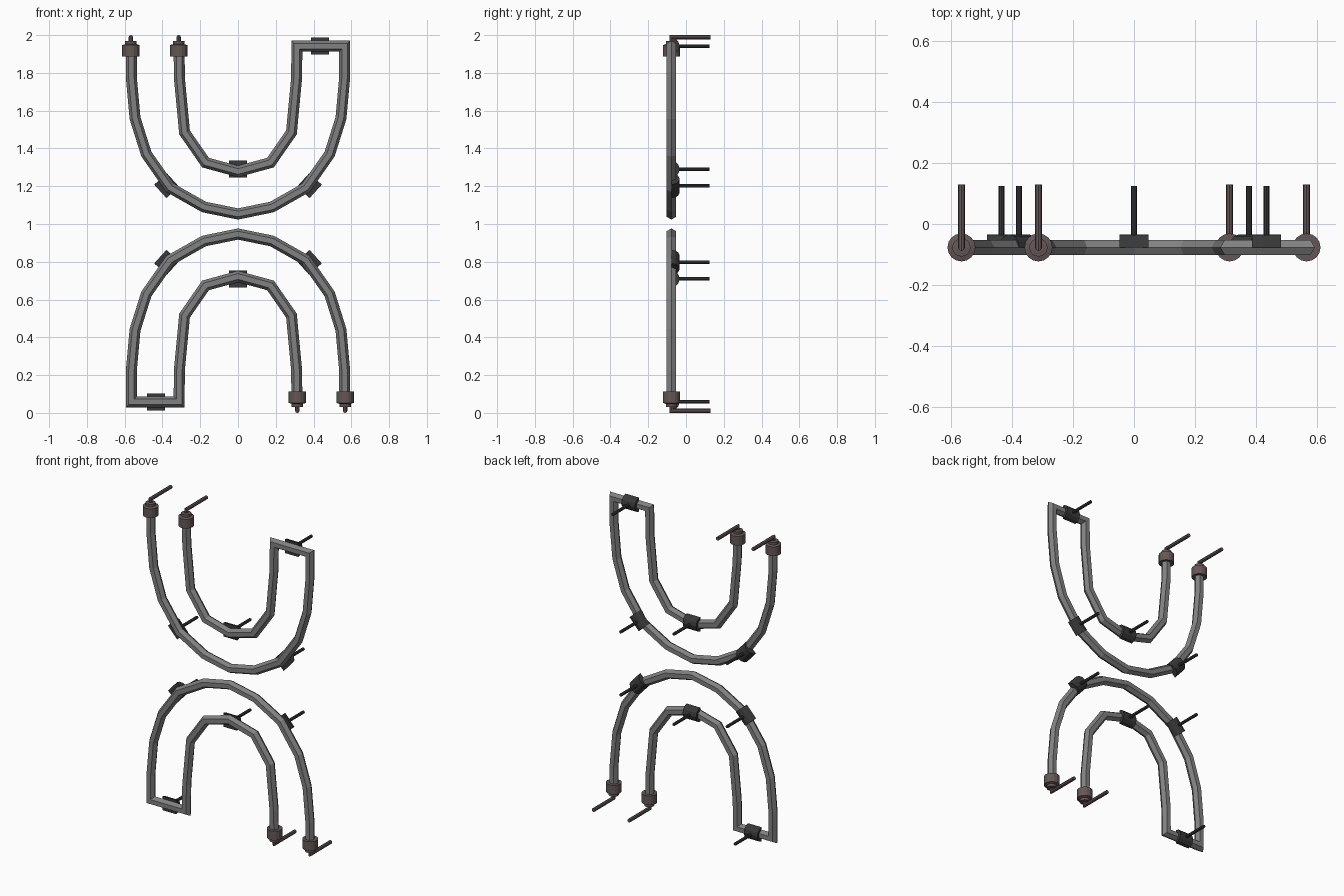
import bpy, bmesh, math
from mathutils import Vector, Matrix

if "Cube" in bpy.data.objects:
    bpy.data.objects.remove(bpy.data.objects["Cube"])

Y = -0.077  # depth of the tube centreline


def material(name, c):
    m = bpy.data.materials.new(name)
    m.diffuse_color = (*c, 1)
    m.use_nodes = True
    m.node_tree.nodes["Principled BSDF"].inputs["Base Color"].default_value = m.diffuse_color
    return m


GLASS = material("tube_grey", (0.22, 0.22, 0.22))
DARK = material("clip_black", (0.04, 0.04, 0.04))
BROWN = material("cap_brown", (0.13, 0.095, 0.095))
FLIP = Matrix.Translation((0, 0, 2)) @ Matrix.Rotation(math.pi, 4, 'Y')


def finish(bm, name, mat, smooth=False):
    bmesh.ops.recalc_face_normals(bm, faces=bm.faces)
    me = bpy.data.meshes.new(name)
    bm.to_mesh(me)
    bm.free()
    me.materials.append(mat)
    if smooth:
        me.shade_smooth()
        me.set_sharp_from_angle(angle=math.radians(35))
    # Upper part plus its half-turn copy for the lower part; the wall side stays at the back
    for pre, mtx in (("upper_", Matrix()), ("lower_", FLIP)):
        m = me.copy()
        if pre == "lower_":
            for v in m.vertices:
                p = mtx @ Vector((v.co.x, 0, v.co.z))
                v.co = (p.x, v.co.y, p.z)
        ob = bpy.data.objects.new(pre + name, m)
        bpy.context.collection.objects.link(ob)


def bridge(bm, rings):
    for a, b in zip(rings, rings[1:]):
        n = len(a)
        for i in range(n):
            bm.faces.new((a[i], a[(i + 1) % n], b[(i + 1) % n], b[i]))
    bm.faces.new(rings[0])
    bm.faces.new(rings[-1])


def sweep(bm, pts, r, sides, side_axis):
    # Mitred sweep of a planar path; side_axis is the plane normal
    pts = [Vector(p) for p in pts]
    n = Vector(side_axis)
    rings = []
    for i, p in enumerate(pts):
        a = (p - pts[i - 1]).normalized() if i else None
        b = (pts[i + 1] - p).normalized() if i < len(pts) - 1 else None
        a, b = a or b, b or a
        t = (a + b).normalized()
        u = n.cross(t) / t.dot(a)
        rings.append([bm.verts.new(p + r * (u * math.cos(k * math.tau / sides) + n * math.sin(k * math.tau / sides)))
                      for k in range(sides)])
    bridge(bm, rings)


# Tube: outer bend, square return, inner bend
outer = [(.565, 1.78), (.545, 1.56), (.485, 1.37), (.36, 1.192), (.18, 1.09)]
inner = [(.31, 1.77), (.283, 1.485), (.172, 1.325)]
path = [(-.565, 1.93)] + [(-x, z) for x, z in outer] + [(0, 1.053)] + outer[::-1]
path += [(.565, 1.942), (.312, 1.942)] + inner + [(0, 1.278)]
path += [(-x, z) for x, z in inner[::-1]] + [(-.312, 1.93)]
bm = bmesh.new()
sweep(bm, [(x, Y, z) for x, z in path], 0.029, 6, (0, 1, 0))
finish(bm, "glass_tube", GLASS)

# End caps with bent wires
for name, x in (("outer", -.567), ("inner", -.314)):
    bm = bmesh.new()
    prof = [(.046, 1.888), (.046, 1.947), (.03, 1.952), (.03, 1.968), (.014, 1.97)]
    bridge(bm, [[bm.verts.new((x + r * math.cos(k * math.tau / 16), Y + r * math.sin(k * math.tau / 16), z))
                 for k in range(16)] for r, z in prof])
    finish(bm, name + "_end_cap", BROWN)
    bm = bmesh.new()
    sweep(bm, [(x, Y, 1.96), (x, Y, 1.989), (x, .13, 1.989)], 0.0115, 8, (1, 0, 0))
    finish(bm, name + "_end_wire", BROWN)

# Support clips: half-round saddles behind the tube, each on a wall pin
clips = [("inner", 0, 1.29, 0), ("return", .435, 1.942, 0),
         ("left", -.378, 1.203, -48), ("right", .378, 1.203, 48)]
for name, x, z, deg in clips:
    a = math.radians(deg)
    t = Vector((math.cos(a), 0, math.sin(a)))
    u = Vector((-math.sin(a), 0, math.cos(a)))
    c = Vector((x, Y, z))
    bm = bmesh.new()
    bridge(bm, [[bm.verts.new(c + t * s + u * .045 * math.cos(k * math.pi / 6)
                              + Vector((0, .043 * math.sin(k * math.pi / 6), 0)))
                 for k in range(7)] for s in (-.048, .048)])
    finish(bm, name + "_clip", DARK)
    bm = bmesh.new()
    sweep(bm, [(x, -.045, z), (x, .125, z)], 0.0095, 8, (1, 0, 0))
    finish(bm, name + "_wall_pin", DARK)
